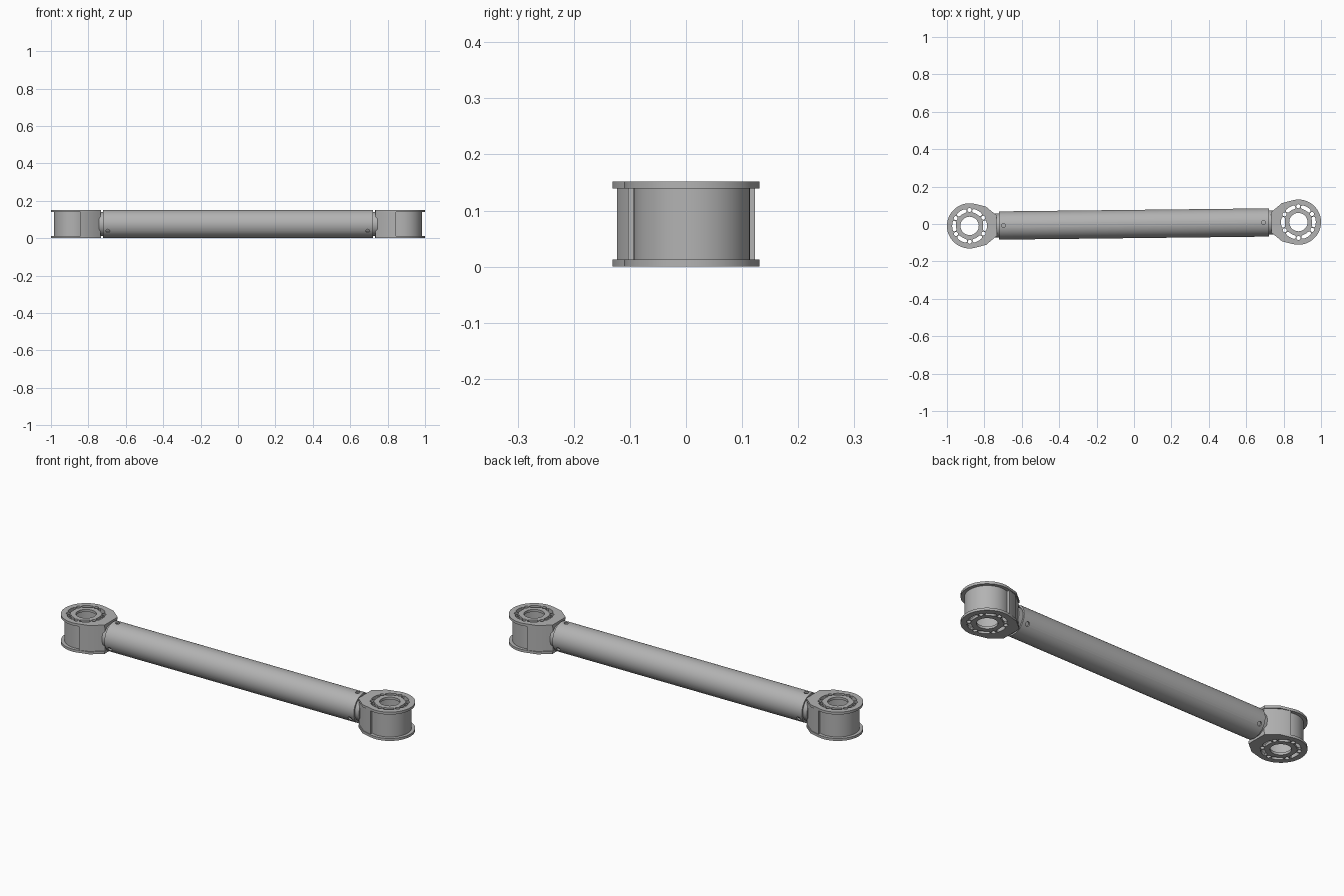
import bpy
from math import sin, cos, pi, radians, atan2
from mathutils import Matrix

if "Cube" in bpy.data.objects:
    bpy.data.objects.remove(bpy.data.objects["Cube"])

HEIGHT, PLATE = 0.152, 0.013
MID = HEIGHT / 2
END_X, END_Y = 0.879, 0.01
TILT = atan2(END_Y, END_X)

metal = bpy.data.materials.new("plain grey metal")
metal.use_nodes = True
GREY = (0.45, 0.45, 0.45, 1)
metal.diffuse_color = GREY
metal.node_tree.nodes["Principled BSDF"].inputs["Base Color"].default_value = GREY


def arc(r, start, end, n, cx=0, cy=0):
    """Points along an arc, angles in degrees."""
    steps = [radians(start + (end - start) * i / n) for i in range(n + 1)]
    return [(cx + r * cos(a), cy + r * sin(a)) for a in steps]


def circle(r, n=32, cx=0, cy=0):
    return arc(r, 0, 360, n, cx, cy)[:-1]


def slot(r, angle, half_span, half_width):
    """Curved slot with rounded ends, centred on a ring of radius r."""
    a, b = angle - half_span, angle + half_span
    ends = [(r * cos(radians(t)), r * sin(radians(t))) for t in (a, b)]
    return (arc(r + half_width, a, b, 5) + arc(half_width, b, b + 180, 5, *ends[1])[1:-1]
            + arc(r - half_width, b, a, 5) + arc(half_width, a + 180, a + 360, 5, *ends[0])[1:-1])


def finish(obj, angle=35):
    obj.data.materials.clear()
    obj.data.materials.append(metal)
    bpy.ops.object.select_all(action='DESELECT')
    obj.select_set(True)
    bpy.context.view_layer.objects.active = obj
    bpy.ops.object.shade_smooth_by_angle(angle=radians(angle))
    return obj


def prism(name, loops, z0, z1, matrix=Matrix()):
    """Extrude an outline (first loop) with holes (other loops) from z0 to z1."""
    curve = bpy.data.curves.new(name, 'CURVE')
    curve.dimensions = '2D'
    curve.fill_mode = 'BOTH'
    curve.extrude = (z1 - z0) / 2
    for loop in loops:
        spline = curve.splines.new('POLY')
        spline.points.add(len(loop) - 1)
        for point, (x, y) in zip(spline.points, loop):
            point.co = (x, y, 0, 1)
        spline.use_cyclic_u = True
    temp = bpy.data.objects.new(name + "_outline", curve)
    bpy.context.collection.objects.link(temp)
    bpy.context.view_layer.update()
    mesh = bpy.data.meshes.new_from_object(
        temp.evaluated_get(bpy.context.evaluated_depsgraph_get()))
    bpy.data.objects.remove(temp)
    mesh.name = name
    mesh.transform(matrix @ Matrix.Translation((0, 0, (z0 + z1) / 2)))
    obj = bpy.data.objects.new(name, mesh)
    bpy.context.collection.objects.link(obj)
    # weld cap and side borders
    import bmesh
    bm = bmesh.new()
    bm.from_mesh(mesh)
    bmesh.ops.remove_doubles(bm, verts=bm.verts, dist=0.00005)
    bmesh.ops.recalc_face_normals(bm, faces=bm.faces)
    bm.to_mesh(mesh)
    bm.free()
    return finish(obj)


# Shared outlines; the nose of each joint points along local +x
def nosed(arc_points, side):
    return arc_points + [(x, -y) for x, y in side] + [(x, y) for x, y in reversed(side)]


flange = nosed(arc(0.121, 72, 288, 30), [(0.088, 0.102), (0.145, 0.055)])
body = nosed(arc(0.104, 70, 290, 30), [(0.036, 0.113), (0.084, 0.098), (0.144, 0.05)])
holes = [circle(0.049)]
for k in range(6):
    holes.append(slot(0.083, 60 * k, 13, 0.010))
    a = radians(60 * k + 30)
    holes.append(circle(0.011, 12, 0.085 * cos(a), 0.085 * sin(a)))

# Joint housings at both ends
along_x = Matrix.Rotation(pi / 2, 4, 'Y')
for side, sign in (("right", -1), ("left", 1)):
    turn = TILT + (pi if sign > 0 else 0)
    place = Matrix.Translation((sign * END_X, sign * END_Y, 0)) @ Matrix.Rotation(turn, 4, 'Z')
    prism(side + "_bottom_flange", [flange] + holes, 0, PLATE, place)
    prism(side + "_top_flange", [flange] + holes, HEIGHT - PLATE, HEIGHT, place)
    prism(side + "_housing", [body, circle(0.096)], PLATE, HEIGHT - PLATE, place)
    prism(side + "_plug", [circle(0.064)], 0.135, 0.24,
          place @ Matrix.Translation((0, 0, MID)) @ along_x)

# Long tube between the joints
tube_place = Matrix.Translation((0, 0, MID)) @ Matrix.Rotation(TILT, 4, 'Z')
HALF = 0.722
tube = prism("tube", [circle(0.0755, 40), circle(0.067, 40)], -HALF, HALF, tube_place @ along_x)

# Three screw holes around each tube end
for x in (-0.697, 0.693):
    for angle in (0, 120, 240):
        aim = tube_place @ Matrix.Translation((x, 0, 0)) @ Matrix.Rotation(radians(angle), 4, 'X')
        cutter = prism("screw_hole_cutter", [circle(0.011, 16)], 0.0655, 0.09, aim)
        cutter.hide_render = True
        cut = tube.modifiers.new("screw_hole", 'BOOLEAN')
        cut.operation = 'DIFFERENCE'
        cut.solver = 'EXACT'
        cut.object = cutter
        bpy.context.view_layer.objects.active = tube
        bpy.ops.object.modifier_apply(modifier=cut.name)
        bpy.data.objects.remove(cutter)
finish(tube)
